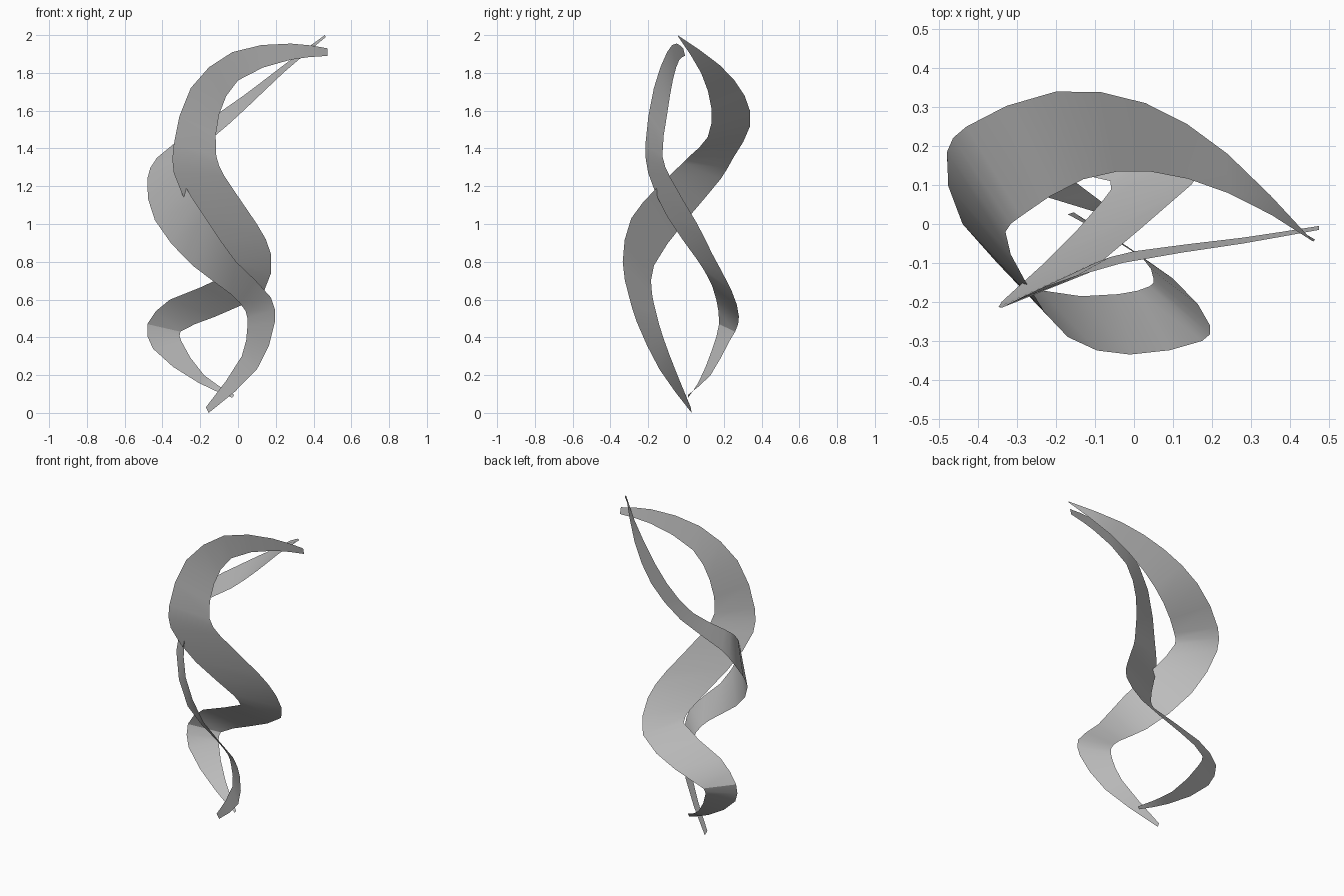
import bpy
import bmesh
import math
from mathutils import Vector

default_cube = bpy.data.objects.get("Cube")
if default_cube:
    bpy.data.objects.remove(default_cube, do_unlink=True)

# One plain grey for both ribbons
grey = bpy.data.materials.new("ribbon_grey")
grey.use_nodes = True
colour = (0.5, 0.5, 0.5, 1.0)
grey.diffuse_color = colour
grey.node_tree.nodes["Principled BSDF"].inputs["Base Color"].default_value = colour


def blend(p, q, start, end, t):
    """Point at knot t on the line that passes p at start and q at end."""
    return p.lerp(q, 0) + (q - p) * ((t - start) / (end - start))


def smooth_path(points, steps):
    """Centripetal spline through every control point."""
    points = [Vector(p) for p in points]
    first = points[0] * 2 - points[1]
    last = points[-1] * 2 - points[-2]
    padded = [first] + points + [last]
    path = []
    for i in range(len(points) - 1):
        a, b, c, d = padded[i:i + 4]
        ta = 0.0
        tb = ta + math.sqrt((b - a).length)
        tc = tb + math.sqrt((c - b).length)
        td = tc + math.sqrt((d - c).length)
        for step in range(steps):
            t = tb + (tc - tb) * step / steps
            ab = blend(a, b, ta, tb, t)
            bc = blend(b, c, tb, tc, t)
            cd = blend(c, d, tc, td, t)
            abc = blend(ab, bc, ta, tc, t)
            bcd = blend(bc, cd, tb, td, t)
            path.append(blend(abc, bcd, tb, tc, t))
    path.append(points[-1])
    return path


def make_ribbon(name, rungs, steps=2):
    """Thin sheet stretched between two smooth edges, given as paired points."""
    edges = [smooth_path([rung[side] for rung in rungs], steps) for side in (0, 1)]
    bm = bmesh.new()
    left, right = [[bm.verts.new(p) for p in edge] for edge in edges]
    for i in range(len(left) - 1):
        bm.faces.new((left[i], right[i], right[i + 1], left[i + 1]))
    bmesh.ops.recalc_face_normals(bm, faces=bm.faces)
    mesh = bpy.data.meshes.new(name)
    bm.to_mesh(mesh)
    bm.free()
    mesh.materials.append(grey)
    ribbon = bpy.data.objects.new(name, mesh)
    bpy.context.collection.objects.link(ribbon)
    bpy.ops.object.select_all(action="DESELECT")
    ribbon.select_set(True)
    bpy.context.view_layer.objects.active = ribbon
    bpy.ops.object.shade_smooth_by_angle(angle=math.radians(30))
    return ribbon


# Ribbon that sweeps behind at the top and in front at the bottom
make_ribbon("back_ribbon", [
    ((.46, -.045, 2), (.465, -.04, 1.99)),
    ((.24, .18, 1.84), (.24, .08, 1.8)),
    ((.03, .31, 1.68), (.04, .135, 1.61)),
    ((-.2, .34, 1.52), (-.13, .115, 1.46)),
    ((-.43, .25, 1.35), (-.29, .02, 1.36)),
    ((-.48, .185, 1.24), (-.33, -.02, 1.32)),
    ((-.44, 0, 1.02), (-.28, -.145, 1.2)),
    ((-.24, -.17, .78), (-.17, -.29, 1.03)),
    ((-.04, -.18, .63), (-.01, -.335, .8)),
    ((.04, -.16, .54), (.175, -.3, .61)),
    ((.05, -.14, .46), (.195, -.26, .48)),
    ((.02, -.085, .3), (.1, -.14, .23)),
    ((-.17, .025, .03), (-.155, .03, 0)),
])

# Ribbon that sweeps in front at the top and behind at the bottom
make_ribbon("front_ribbon", [
    ((.475, -.015, 1.93), (.475, -.005, 1.89)),
    ((.28, -.05, 1.955), (.28, -.035, 1.87)),
    ((-.03, -.1, 1.91), (0, -.07, 1.76)),
    ((-.25, -.17, 1.72), (-.1, -.1, 1.58)),
    ((-.34, -.215, 1.42), (-.115, -.125, 1.36)),
    ((-.34, -.2, 1.27), (-.07, -.085, 1.25)),
    ((-.23, -.1, 1.04), (.1, .06, 1)),
    ((-.08, .06, .81), (.175, .14, .84)),
    ((-.06, .11, .73), (.14, .24, .65)),
    ((-.36, .16, .6), (-.12, .28, .51)),
    ((-.48, .175, .47), (-.305, .26, .43)),
    ((-.45, .14, .34), (-.3, .23, .38)),
    ((-.21, .065, .16), (-.18, .13, .2)),
    ((-.03, .01, .08), (-.02, .01, .095)),
])
